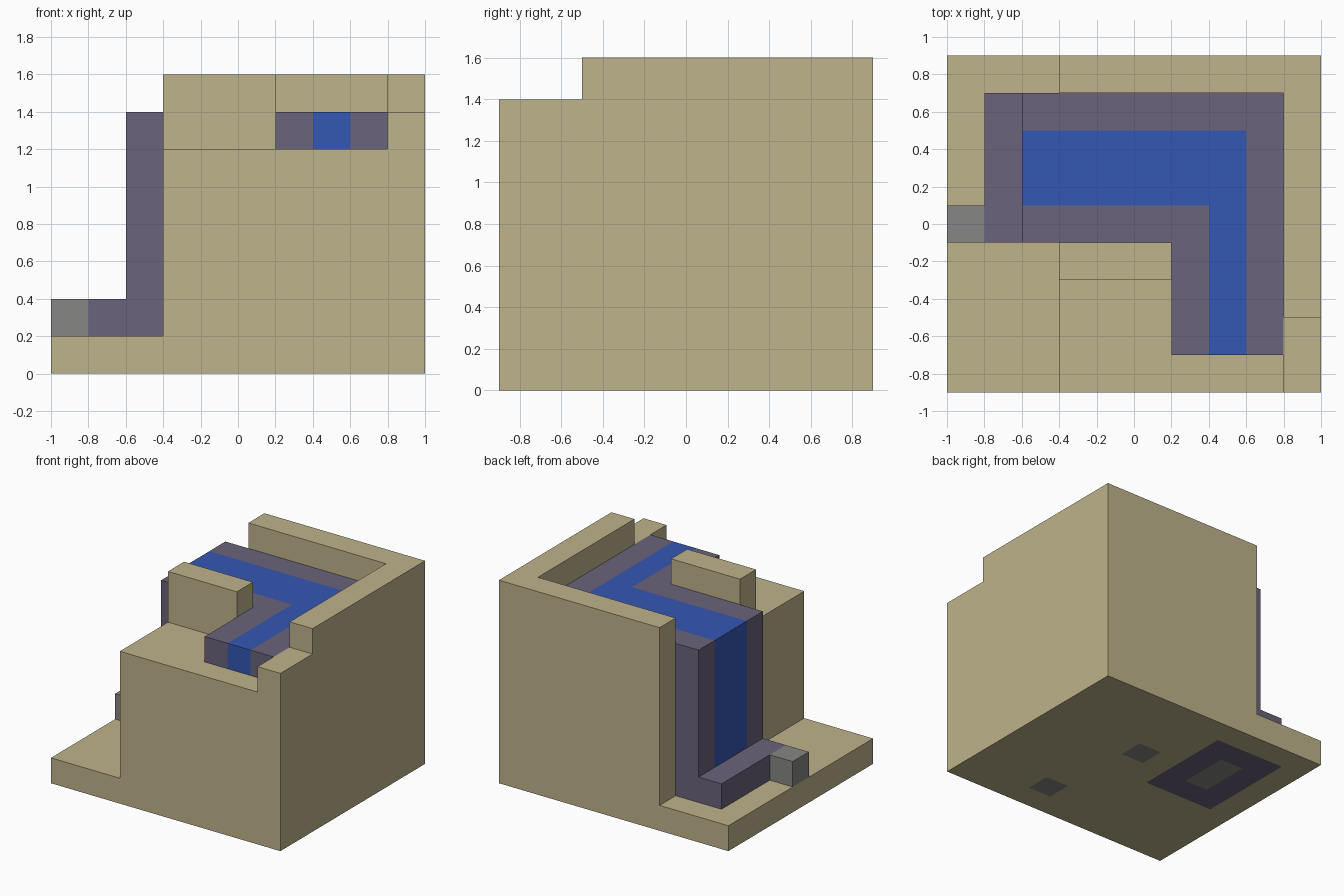
import bpy
from mathutils import Vector

cube = bpy.data.objects.get("Cube")
if cube:
    bpy.data.objects.remove(cube, do_unlink=True)

UNIT = 0.2                       # every part sits on this block grid
ORIGIN = Vector((-1, -0.9, 0))


def material(name, rgb):
    lin = [((c / 255 + 0.055) / 1.055) ** 2.4 for c in rgb] + [1]
    mat = bpy.data.materials.new(name)
    mat.use_nodes = True
    mat.diffuse_color = lin
    bsdf = next(n for n in mat.node_tree.nodes if n.type == 'BSDF_PRINCIPLED')
    bsdf.inputs["Base Color"].default_value = lin
    return mat


SAND = material("sand", (190, 179, 139))
STONE = material("purple_stone", (106, 99, 123))
WATER = material("water_blue", (52, 87, 178))
GREY = material("grey", (134, 134, 132))


def solid(name, blocks):
    """Join blocks (material, low corner, high corner) into one closed skin.
    Later blocks replace earlier ones, so they work as flush inlays."""
    cuts = [sorted({c[a] for _, lo, hi in blocks for c in (lo, hi)}) for a in range(3)]

    def fill(point):
        found = None
        for mat, lo, hi in blocks:
            if all(lo[a] < point[a] < hi[a] for a in range(3)):
                found = mat
        return found

    spans = [list(zip(c, c[1:])) for c in cuts]
    mats = list(dict.fromkeys(b[0] for b in blocks))
    verts, faces, slots = {}, [], []
    for sx in spans[0]:
        for sy in spans[1]:
            for sz in spans[2]:
                cell = (sx, sy, sz)
                mid = Vector([sum(s) / 2 for s in cell])
                mat = fill(mid)
                if not mat:
                    continue
                for a in range(3):
                    b, c = (a + 1) % 3, (a + 2) % 3
                    for side in (0, 1):
                        beyond = mid.copy()
                        beyond[a] = cell[a][side] + (side - 0.5) * 0.2
                        if fill(beyond):
                            continue
                        ring = [(0, 0), (1, 0), (1, 1), (0, 1)]
                        face = []
                        for p, q in (ring if side else ring[::-1]):
                            co = [0, 0, 0]
                            co[a], co[b], co[c] = cell[a][side], cell[b][p], cell[c][q]
                            face.append(verts.setdefault(tuple(co), len(verts)))
                        faces.append(face)
                        slots.append(mats.index(mat))
    mesh = bpy.data.meshes.new(name)
    mesh.from_pydata([ORIGIN + Vector(v) * UNIT for v in verts], [], faces)
    for mat in mats:
        mesh.materials.append(mat)
    mesh.polygons.foreach_set("material_index", slots)
    mesh.update()
    obj = bpy.data.objects.new(name, mesh)
    bpy.context.collection.objects.link(obj)
    return obj


# Sand block: ground slab, tall hill, rim walls, with inlays in the underside
solid("sand_hill", [
    (SAND, (0, 0, 0), (10, 9, 1)),     # ground slab
    (SAND, (3, 0, 0), (10, 9, 6)),     # hill
    (SAND, (3, 8, 6), (10, 9, 8)),     # back rim
    (SAND, (9, 2, 6), (10, 9, 8)),     # side rim
    (SAND, (9, 0, 6), (10, 2, 7)),     # low end of side rim
    (SAND, (3, 3, 6), (6, 4, 8)),      # front rim
    (STONE, (1, 4, 0), (4, 8, 1)),     # underside footing
    (GREY, (2, 5, 0), (3, 7, 1)),      # footing core
    (GREY, (5, 5, 0), (6, 6, 1)),      # underside pegs
    (GREY, (6, 1, 0), (7, 2, 1)),
])

# Stone channel with the stream set flush into it
solid("water_channel", [
    (STONE, (2, 4, 6), (9, 8, 7)),     # upper bed
    (STONE, (6, 1, 6), (9, 4, 7)),     # branch to the front
    (STONE, (2, 4, 1), (3, 8, 7)),     # fall
    (STONE, (1, 4, 1), (2, 8, 2)),     # foot of the fall
    (WATER, (2, 5, 6), (8, 7, 7)),     # stream
    (WATER, (7, 1, 6), (8, 5, 7)),
    (WATER, (2, 5, 2), (3, 7, 7)),     # falling water
])

solid("grey_outlet_block", [(GREY, (0, 4, 1), (1, 5, 2))])
